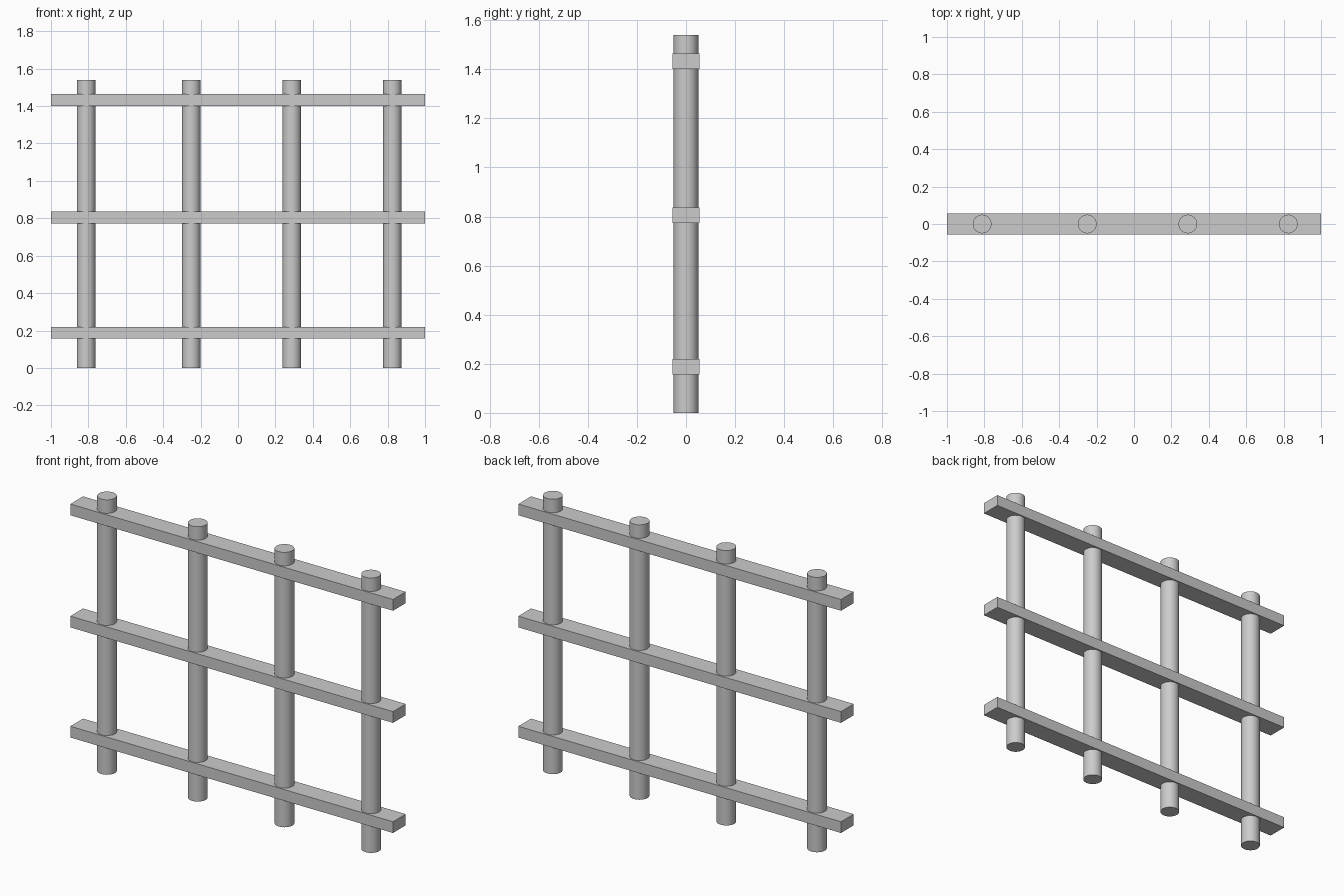
import bpy

if "Cube" in bpy.data.objects:
    bpy.data.objects.remove(bpy.data.objects["Cube"])

POST_X = (-0.812, -0.25, 0.288, 0.825)
RAIL_Z = (0.188, 0.805, 1.433)
HEIGHT = 1.54


def add_post(x):
    bpy.ops.mesh.primitive_cylinder_add(vertices=32, radius=0.05, depth=HEIGHT,
                                        location=(x, 0, HEIGHT / 2))
    bpy.context.object.name = "post"
    bpy.ops.object.shade_smooth_by_angle()


def add_rail(z):
    bpy.ops.mesh.primitive_cube_add(size=1, location=(0, 0, z))
    rail = bpy.context.object
    rail.name = "rail"
    rail.scale = (2, 0.112, 0.063)
    bpy.ops.object.transform_apply(location=False, rotation=False, scale=True)


# Round upright posts
for x in POST_X:
    add_post(x)

# Flat horizontal rails threaded by the posts
for z in RAIL_Z:
    add_rail(z)
